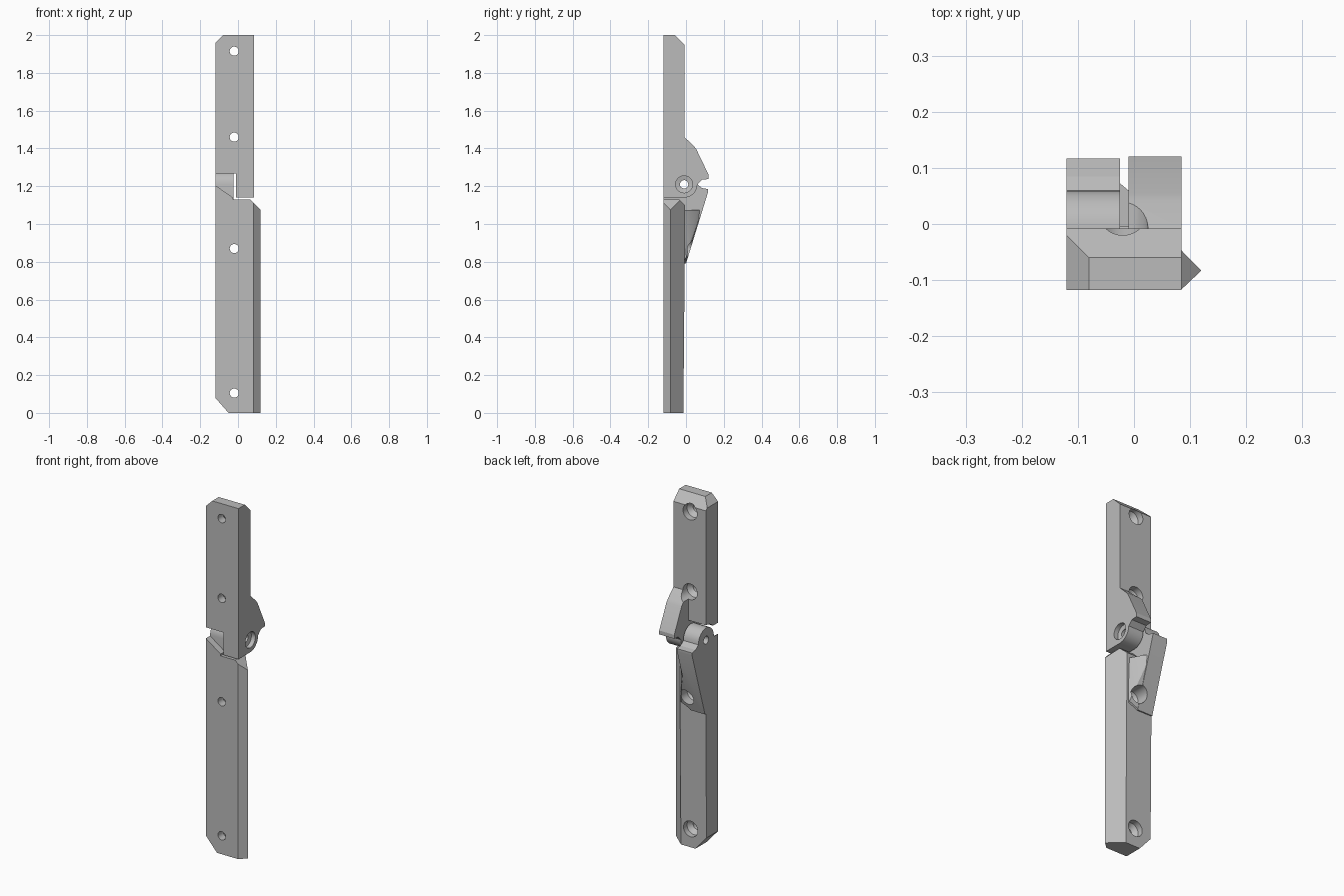
import bpy, bmesh, math
from mathutils import Vector, Matrix

cube = bpy.data.objects.get("Cube")
if cube:
    bpy.data.objects.remove(cube, do_unlink=True)

GREY = (0.5, 0.5, 0.5, 1)
mat = bpy.data.materials.new("plain grey")
mat.use_nodes = True
mat.diffuse_color = GREY
mat.node_tree.nodes["Principled BSDF"].inputs["Base Color"].default_value = GREY

LEFT, RIGHT, FRONT, BACK = -0.12, 0.085, -0.118, -0.008
PIVOT_Y, PIVOT_Z = -0.01, 1.21
HOLE_X = -0.02


def finish(name, bm):
    bmesh.ops.remove_doubles(bm, verts=bm.verts, dist=1e-5)
    bmesh.ops.recalc_face_normals(bm, faces=bm.faces)
    mesh = bpy.data.meshes.new(name)
    bm.to_mesh(mesh)
    bm.free()
    mesh.materials.append(mat)
    obj = bpy.data.objects.new(name, mesh)
    bpy.context.collection.objects.link(obj)
    return obj


def prism(points, axis, lo, hi):
    """Extrude a 2D outline along one axis; the outline uses the other two axes in order."""
    bm = bmesh.new()

    def place(p):
        co = list(p)
        co.insert(axis, lo)
        return co
    face = bm.faces.new([bm.verts.new(place(p)) for p in points])
    move = Vector((0, 0, 0))
    move[axis] = hi - lo
    ext = bmesh.ops.extrude_face_region(bm, geom=[face])
    bmesh.ops.translate(bm, vec=move, verts=[v for v in ext["geom"] if isinstance(v, bmesh.types.BMVert)])
    bmesh.ops.recalc_face_normals(bm, faces=bm.faces)
    return bm


def slice_off(bm, point, normal):
    """Remove everything on the normal side of a plane and close the cut."""
    cut = bmesh.ops.bisect_plane(bm, geom=bm.verts[:] + bm.edges[:] + bm.faces[:], plane_co=point,
                                 plane_no=Vector(normal).normalized(), clear_outer=True)
    edges = [e for e in cut["geom_cut"] if isinstance(e, bmesh.types.BMEdge)]
    bmesh.ops.contextual_create(bm, geom=edges)


def arc(radius, start, end, steps=12):
    """Points (y, z) around the pivot, angles in degrees from +y."""
    angles = [math.radians(start + (end - start) * i / steps) for i in range(steps + 1)]
    return [(PIVOT_Y + radius * math.cos(a), PIVOT_Z + radius * math.sin(a)) for a in angles]


def hull(points):
    bm = bmesh.new()
    for p in points:
        bm.verts.new(p)
    bmesh.ops.convex_hull(bm, input=bm.verts)
    return bm


def lathe_cutter(name, profile, matrix):
    """Stepped round cutter from (radius, height) pairs."""
    bm = bmesh.new()
    verts = [bm.verts.new((r, 0, h)) for r, h in profile]
    edges = [bm.edges.new(pair) for pair in zip(verts, verts[1:])]
    bmesh.ops.spin(bm, geom=verts + edges, cent=(0, 0, 0), axis=(0, 0, 1), angle=math.tau, steps=32)
    bmesh.ops.transform(bm, matrix=matrix, verts=bm.verts)
    obj = finish(name, bm)
    obj.hide_render = True
    return obj


# Upper leaf: body with chamfered top, concave underside around the lower knuckle
bm = prism([(FRONT, 1.268)] + arc(0.085, 135, 89) + [(BACK, 2), (FRONT, 2)], 0, LEFT, RIGHT)
slice_off(bm, (0, -0.06, 2), (0, 1, 1))
slice_off(bm, (-0.08, 0, 2), (-1, 0, 1))
upper_body = finish("upper_leaf_body", bm)

# Upper knuckle on the right half
outline = [(FRONT, 1.14)] + arc(0.07, -90, 0) + [
    (0.085, 1.235), (0.12, 1.238), (0.12, 1.26), (0.055, 1.395), (0.042, 1.412),
    (BACK, 1.46), (FRONT, 1.46)]
upper_knuckle = finish("upper_knuckle", prism(outline, 0, -0.01, RIGHT))

# Lower leaf: plate with a pointed ridge along its right side
section = [(LEFT, FRONT), (0.083, FRONT), (0.12, -0.083), (0.042, -0.004), (LEFT, -0.004)]
bm = prism(section, 2, 0, 1.13)
for v in bm.verts:
    if v.co.z < 0.01 and v.co.y > -0.05:
        v.co.y -= 0.01
slice_off(bm, (-0.05, 0, 0), (-0.08, 0, -0.07))
slice_off(bm, (0.085, 0, 1.11), (1, 0, 1))
slice_off(bm, (0, -0.035, 1.13), (0, 1, 1))
lower_plate = finish("lower_leaf_plate", bm)

# Lower knuckle arm on the left half
outline = [(0.0, 0.79), (0.117, 1.17), (0.117, 1.185), (0.085, 1.19)] + arc(0.07, 0, 180) + [
    (-0.08, 1.13), (-0.08, 0.79)]
lower_arm = finish("lower_knuckle_arm", prism(outline, 0, LEFT, -0.025))

# Sloping shoulder left of the gap and flared web beside the arm
shoulder = finish("lower_leaf_shoulder", prism(
    [(LEFT, 1.1), (LEFT, 1.205), (-0.027, 1.14), (-0.027, 1.1)], 1, FRONT, -0.06))
web = finish("arm_web", hull([
    (-0.04, 0.085, 1.075), (-0.04, -0.02, 1.075), (0.035, -0.02, 1.075), (-0.01, 0.06, 1.075),
    (0.03, 0.0, 0.82), (0.03, -0.03, 0.8), (-0.04, 0.0, 0.79), (-0.04, -0.03, 0.79)]))

# Screw holes, countersunk from the back, and the pivot hole, countersunk on the right
screw = [(0, -0.2), (0.024, -0.2), (0.024, -0.07), (0.045, -0.045), (0.045, 0.2), (0, 0.2)]
pivot = [(0, -0.2), (0.022, -0.2), (0.022, 0.055), (0.045, 0.06), (0.045, 0.2), (0, 0.2)]
parts = [upper_body, upper_knuckle, lower_plate, lower_arm, shoulder, web]
jobs = []
for z, targets in ((1.915, [upper_body]), (1.46, [upper_body, upper_knuckle]),
                   (0.87, [lower_plate, lower_arm, web]), (0.105, [lower_plate])):
    turn = Matrix.Translation((HOLE_X, 0, z)) @ Matrix.Rotation(-math.pi / 2, 4, "X")
    jobs.append((lathe_cutter("screw_hole_cutter", screw, turn), targets))
turn = Matrix.Translation((0, PIVOT_Y, PIVOT_Z)) @ Matrix.Rotation(math.pi / 2, 4, "Y")
jobs.append((lathe_cutter("pivot_hole_cutter", pivot, turn), [upper_knuckle, lower_arm]))

for cutter, targets in jobs:
    for obj in targets:
        mod = obj.modifiers.new("hole", "BOOLEAN")
        mod.operation = "DIFFERENCE"
        mod.solver = "EXACT"
        mod.object = cutter

# Bake the holes, drop the cutters
graph = bpy.context.evaluated_depsgraph_get()
for obj in parts:
    baked = bpy.data.meshes.new_from_object(obj.evaluated_get(graph))
    obj.modifiers.clear()
    obj.data = baked
for cutter, _ in jobs:
    bpy.data.objects.remove(cutter, do_unlink=True)

# Smooth the round surfaces, keep the edges crisp
bpy.ops.object.select_all(action="DESELECT")
for obj in parts:
    obj.select_set(True)
bpy.context.view_layer.objects.active = parts[0]
bpy.ops.object.shade_smooth_by_angle(angle=math.radians(25))
